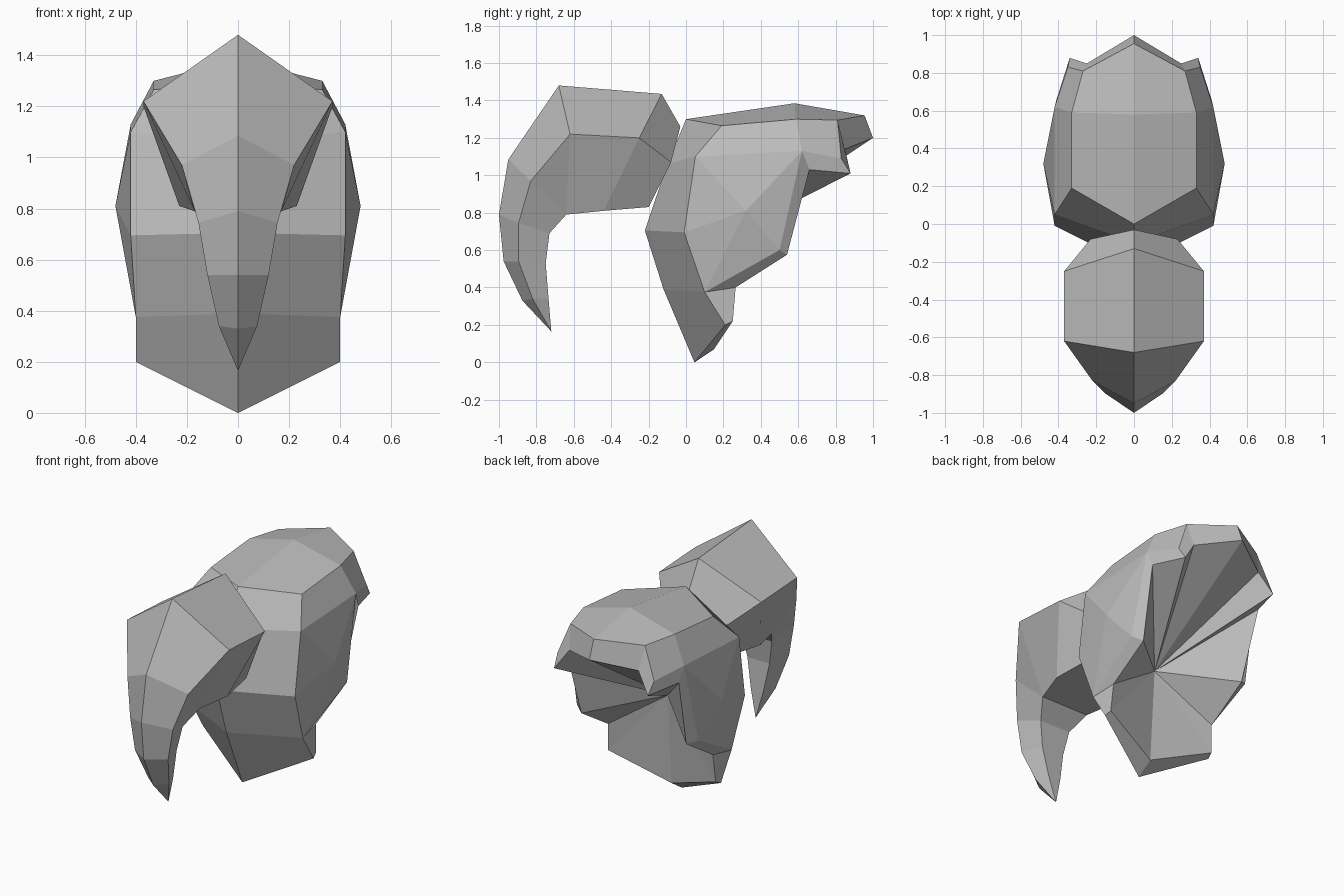
import bpy
import bmesh

cube = bpy.data.objects.get("Cube")
if cube:
    bpy.data.objects.remove(cube, do_unlink=True)

# One plain grey for the whole model
grey = bpy.data.materials.new("plain_grey")
grey.use_nodes = True
colour = (0.5, 0.5, 0.5, 1)
grey.diffuse_color = colour
grey.node_tree.nodes["Principled BSDF"].inputs["Base Color"].default_value = colour


def drop_repeats(points):
    """Remove repeated corners so collapsed quads become triangles."""
    return list(dict.fromkeys(points))


def strip(row_a, row_b):
    """Faces bridging two rows of equal length."""
    pairs = list(zip(row_a, row_b))
    return [(a, b, d, c) for (a, b), (c, d) in zip(pairs, pairs[1:])]


def fan(centre, row):
    """Triangles from a row of points to one centre."""
    return [(centre, a, b) for a, b in zip(row, row[1:])]


def build_mirrored(name, faces):
    """Make a flat-shaded object from the +x half of its faces."""
    bm = bmesh.new()
    for side in (1, -1):
        for face in faces:
            corners = drop_repeats(face)
            if len(corners) > 2:
                bm.faces.new([bm.verts.new((side * x, y, z)) for x, y, z in corners])
    bmesh.ops.remove_doubles(bm, verts=bm.verts[:], dist=0.001)
    bmesh.ops.recalc_face_normals(bm, faces=bm.faces[:])
    mesh = bpy.data.meshes.new(name)
    bm.to_mesh(mesh)
    bm.free()
    mesh.materials.append(grey)
    obj = bpy.data.objects.new(name, mesh)
    bpy.context.scene.collection.objects.link(obj)
    return obj


# Hooked beak: each section has a ridge (y, z), a side and an inner edge (x, y, z)
sections = [
    ((-0.03, 1.26), (0.23, -0.08, 1.07), (0.20, -0.20, 0.83)),
    ((-0.13, 1.435), (0.37, -0.25, 1.20), (0.23, -0.44, 0.81)),
    ((-0.68, 1.48), (0.37, -0.62, 1.22), (0.17, -0.64, 0.79)),
    ((-0.95, 1.085), (0.22, -0.83, 0.97), (0.17, -0.64, 0.79)),
    ((-1.00, 0.79), (0.155, -0.895, 0.745), (0.11, -0.73, 0.69)),
    ((-0.975, 0.54), (0.12, -0.895, 0.54), (0.08, -0.75, 0.53)),
    ((-0.875, 0.33), (0.075, -0.82, 0.34), (0.045, -0.735, 0.34)),
]
rows = [[(0, *ridge), side, inner, (0, *inner[1:])] for ridge, side, inner in sections]
rows.append([(0, -0.72, 0.165)] * 4)
beak_faces = [tuple(rows[0])]
for row_a, row_b in zip(rows, rows[1:]):
    beak_faces += strip(row_a, row_b)
build_mirrored("beak", beak_faces)

# Head shell: front ridge and front corner, from the crown down
front_ridge = [(0, 0, 1.30), (0, -0.10, 1.06), (0, -0.22, 0.705),
               (0, -0.12, 0.39), (0, 0.045, 0)]
front_corner = [(0.33, 0.19, 1.265), (0.42, 0.05, 1.10), (0.42, -0.01, 0.695),
                (0.40, 0.10, 0.375), (0.40, 0.21, 0.20)]

# Crown, shoulder and temple rows, from front to back
crown = [front_ridge[0], (0, 0.58, 1.385), (0, 0.955, 1.32)]
shoulder = [front_corner[0], (0.33, 0.59, 1.30), (0.27, 0.81, 1.295)]
temple = [front_corner[1], (0.42, 0.62, 1.13), (0.35, 0.83, 1.09)]

# Cheek bulge and rear cheek corner
cheek = (0.48, 0.32, 0.81)
jaw = (0.44, 0.50, 0.60)

# Outer edge of the back opening, and the rim around it
outer_edge = [temple[2], temple[1], jaw, front_corner[3], front_corner[4], front_ridge[4]]
rim = [(0.34, 0.88, 1.01), (0.41, 0.66, 1.03), (0.38, 0.54, 0.575),
       (0.38, 0.265, 0.40), (0.39, 0.25, 0.22), (0, 0.15, 0.07)]
back_top = [(0, 1.0, 1.20), (0.25, 0.85, 1.14)]

head_faces = strip(front_ridge, front_corner)
head_faces += strip(crown, shoulder) + strip(shoulder, temple)
head_faces += fan(cheek, [temple[1], temple[0], front_corner[2], front_corner[3], jaw, temple[1]])
head_faces += strip(outer_edge, rim)
head_faces += [(crown[2], shoulder[2], back_top[1], back_top[0]),
               (shoulder[2], temple[2], rim[0], back_top[1])]

# Hollow back: faces running in to a single point
head_faces += fan((0, 0.19, 0.66), back_top + rim)
build_mirrored("head", head_faces)
